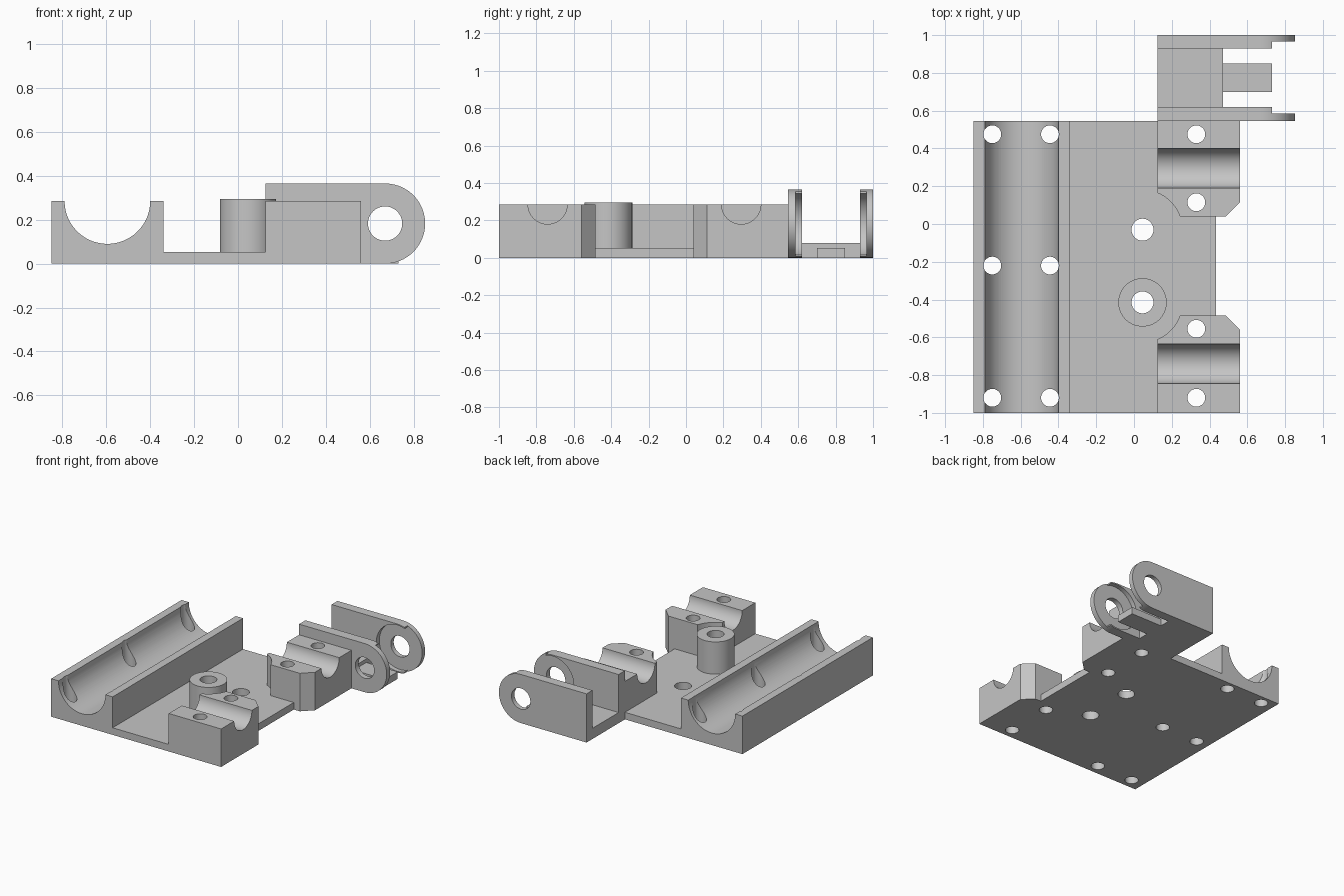
import bpy, bmesh, math

if "Cube" in bpy.data.objects:
    bpy.data.objects.remove(bpy.data.objects["Cube"], do_unlink=True)

grey = bpy.data.materials.new("plain grey")
grey.use_nodes = True
GREY = (0.56, 0.56, 0.56, 1)
grey.diffuse_color = GREY
grey.node_tree.nodes["Principled BSDF"].inputs["Base Color"].default_value = GREY


def prism(name, outline, axis, lo, hi):
    """Extrude a 2D outline along an axis; outline coordinates are the other two axes in order."""
    place = {"x": lambda a, b, t: (t, a, b),
             "y": lambda a, b, t: (a, t, b),
             "z": lambda a, b, t: (a, b, t)}[axis]
    bm = bmesh.new()
    low = [bm.verts.new(place(a, b, lo)) for a, b in outline]
    high = [bm.verts.new(place(a, b, hi)) for a, b in outline]
    bm.faces.new(low)
    bm.faces.new(high)
    n = len(outline)
    for i in range(n):
        j = (i + 1) % n
        bm.faces.new((low[i], low[j], high[j], high[i]))
    bmesh.ops.recalc_face_normals(bm, faces=bm.faces)
    mesh = bpy.data.meshes.new(name)
    bm.to_mesh(mesh)
    bm.free()
    mesh.materials.append(grey)
    ob = bpy.data.objects.new(name, mesh)
    bpy.context.collection.objects.link(ob)
    return ob


def arc(cx, cy, r, start, end, steps):
    angles = [math.radians(start + (end - start) * i / steps) for i in range(steps + 1)]
    return [(cx + r * math.cos(a), cy + r * math.sin(a)) for a in angles]


def rod(name, axis, cx, cy, r, lo, hi):
    return prism(name, arc(cx, cy, r, 0, 360, 64)[:-1], axis, lo, hi)


def box(name, x0, x1, y0, y1, z0, z1):
    return prism(name, [(x0, y0), (x1, y0), (x1, y1), (x0, y1)], "z", z0, z1)


def combine(ob, others, operation):
    """Apply boolean operations and discard the helpers."""
    for other in others:
        other.hide_render = True
        mod = ob.modifiers.new("bool", "BOOLEAN")
        mod.operation, mod.solver, mod.object = operation, "EXACT", other
        bpy.context.view_layer.update()
        result = bpy.data.meshes.new_from_object(
            ob.evaluated_get(bpy.context.evaluated_depsgraph_get()))
        ob.modifiers.clear()
        ob.data = result
        bpy.data.objects.remove(other, do_unlink=True)


def smooth(ob):
    bpy.ops.object.select_all(action="DESELECT")
    ob.select_set(True)
    bpy.context.view_layer.objects.active = ob
    bpy.ops.object.shade_smooth_by_angle(angle=math.radians(30))


TOP, PLATE = 0.285, 0.053
FRONT, BACK = -1.0, 0.545
BOSS_X, BOSS_Y, BOLT_Y = 0.045, -0.415, -0.03

# Base plate, with the long rod cradle along its right side
body = box("carriage_body", -0.6, 0.435, FRONT, BACK, 0, PLATE)
cradle = prism("cradle",
               [(-0.85, TOP), (-0.85, 0), (-0.34, 0), (-0.34, TOP)]
               + arc(-0.595, TOP, 0.195, 0, -180, 48), "y", FRONT, BACK)


# Bearing blocks: one chamfered corner and one corner relieved around a bolt
def bearing_block(inner, outer, bolt_y, side):
    reach = math.degrees(math.asin(0.07 / 0.21))
    far = math.degrees(math.acos(0.08 / 0.21))
    sign = 1 if inner > bolt_y else -1
    outline = [(0.125, outer), (0.56, outer), (0.56, inner + side * 0.073),
               (0.485, inner)]
    outline += arc(BOSS_X, bolt_y, 0.21, sign * reach, sign * far, 12)
    return prism("bearing_block", outline, "z", 0, TOP)


blocks = [bearing_block(0.04, BACK, BOLT_Y, 1),
          bearing_block(-0.485, FRONT, BOSS_Y, -1)]
boss = rod("boss", "z", BOSS_X, BOSS_Y, 0.128, 0.02, 0.295)
combine(body, [cradle, *blocks, boss], "UNION")

# Cross grooves and vertical screw holes
cuts = [rod("groove", "x", y, TOP, 0.105, 0.1, 0.6) for y in (0.295, -0.74)]
holes = [(x, y, 0.047) for x in (-0.75, -0.445) for y in (0.475, -0.22, -0.92)]
holes += [(0.33, y, 0.047) for y in (0.475, 0.115, -0.555, -0.92)]
holes += [(BOSS_X, y, 0.058) for y in (BOSS_Y, BOLT_Y)]
cuts += [rod("hole", "z", x, y, r, -0.1, 0.5) for x, y, r in holes]
combine(body, cuts, "DIFFERENCE")
smooth(body)

# Hinge bracket: two round-ended cheeks joined by a floor with a tongue
PIVOT_X, PIVOT_Z = 0.67, 0.1825
cheek = [(0.125, 0.365), (0.125, 0)] + arc(PIVOT_X, PIVOT_Z, PIVOT_Z, -90, 90, 40)
bracket = prism("hinge_bracket", cheek, "y", BACK, 0.62)
far_cheek = prism("far_cheek", cheek, "y", 0.93, 1.0)
floor = box("floor", 0.125, 0.47, 0.6, 0.95, 0, 0.08)
tongue = box("tongue", 0.45, 0.73, 0.7, 0.85, 0, PLATE)

# Round recesses on the inner cheek faces, thinned tips and the pivot hole
recess = rod("recess", "y", PIVOT_X, PIVOT_Z, 0.173, 0.585, 0.965)
tip = box("tip", 0.73, 1.0, 0.585, 0.965, -0.1, 0.5)
pivot = rod("pivot", "y", PIVOT_X, PIVOT_Z, 0.078, 0.4, 1.1)
combine(bracket, [far_cheek], "UNION")
combine(bracket, [recess, tip, pivot], "DIFFERENCE")
combine(bracket, [floor, tongue], "UNION")
smooth(bracket)
